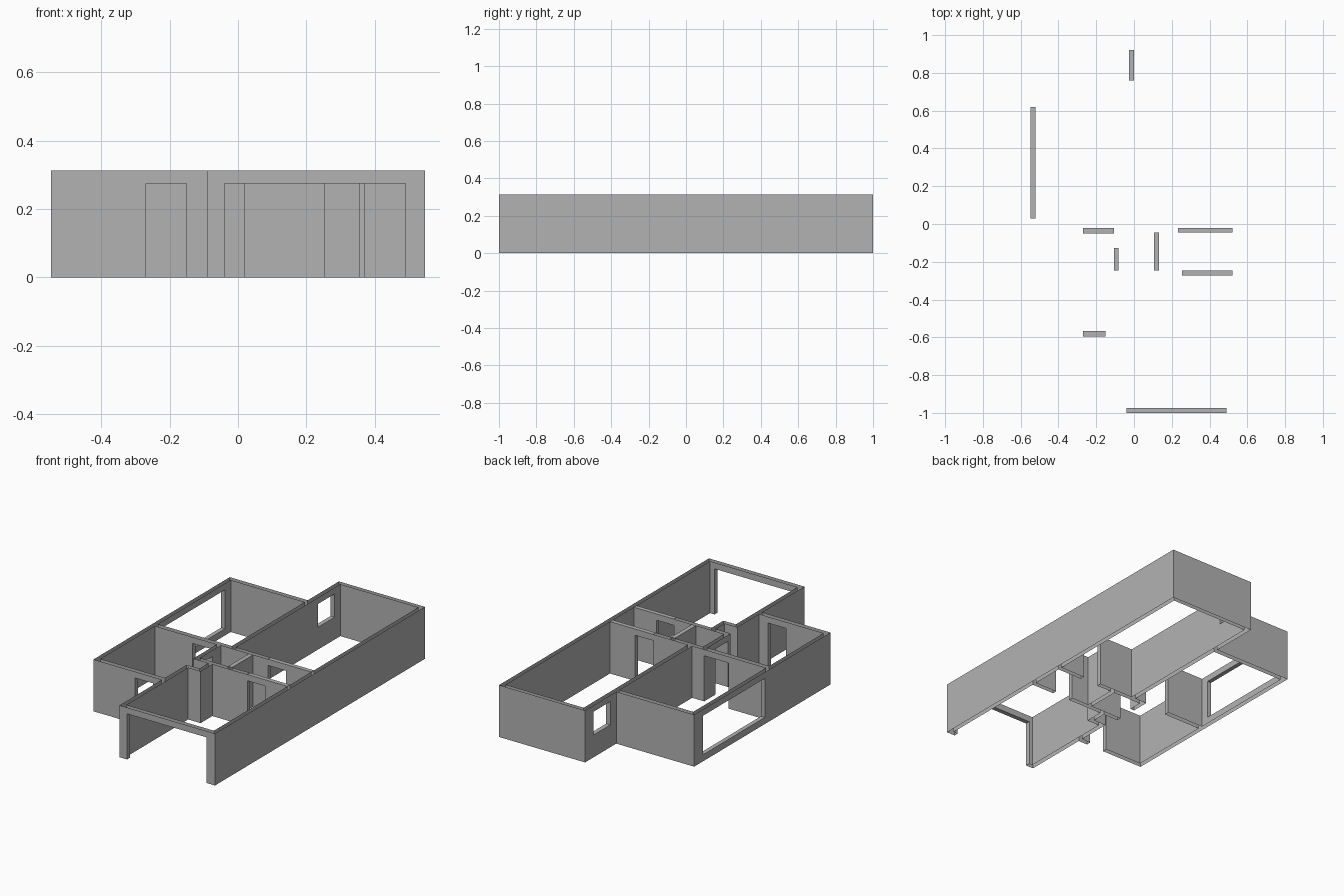
import bpy, bmesh

if "Cube" in bpy.data.objects:
    bpy.data.objects.remove(bpy.data.objects["Cube"])

H = 0.313      # wall height
HEAD = 0.275   # underside of the lintels

# wall footprints: x0, x1, y0, y1
outer_walls = [
    (0.521, 0.547, -1, 1),            # right
    (-0.027, 0.547, 0.975, 1),        # back
    (-0.027, 0, -0.02, 1),            # side of the long room
    (-0.547, 0, 0.675, 0.703),        # back of the left block
    (-0.547, -0.521, -0.595, 0.703),  # left
    (-0.547, -0.063, -0.595, -0.567), # front of the left block
    (-0.09, -0.063, -1, -0.36),       # side of the front room
    (-0.09, 0.547, -1, -0.973),       # front
]
inner_walls = [
    (-0.547, -0.107, -0.049, -0.02),  # main cross wall, left
    (-0.107, 0.547, -0.046, -0.02),   # main cross wall, right
    (-0.107, 0.547, -0.273, -0.247),  # hall wall
    (-0.107, -0.082, -0.273, -0.02),  # hall end
    (0.107, 0.133, -0.273, -0.02),    # hall divider
    (-0.09, 0.02, -0.385, -0.36),     # niche front
    (-0.005, 0.02, -0.385, -0.247),   # niche side
]
# openings: x0, x1, y0, y1, sill
openings = [
    (-0.027, 0, 0.76, 0.92, 0.135),         # small window
    (-0.547, -0.521, 0.03, 0.62, 0.04),     # wide window
    (-0.27, -0.107, -0.049, -0.02, 0),      # doors
    (-0.107, -0.082, -0.247, -0.127, 0),
    (0.232, 0.354, -0.046, -0.02, 0),
    (0.253, 0.37, -0.273, -0.247, 0),
    (-0.27, -0.151, -0.595, -0.567, 0),
    (-0.04, 0.491, -1, -0.973, 0),          # wide front opening
]
# closed wall tops; the other walls are open shells
caps = [(0.107, 0.133, -0.247, -0.046), (0.232, 0.521, -0.046, -0.02),
        (0.253, 0.521, -0.273, -0.247)]

walls = outer_walls + inner_walls
xs = sorted({v for r in walls + openings for v in r[:2]})
ys = sorted({v for r in walls + openings for v in r[2:4]})
zs = sorted({0, HEAD, H} | {o[4] for o in openings})
axes = (xs, ys, zs)


def solid(c):
    """True where a grid cell lies in a wall and in no opening."""
    if any(i < 0 or i >= len(a) - 1 for i, a in zip(c, axes)):
        return False
    x, y, z = ((a[i] + a[i + 1]) / 2 for i, a in zip(c, axes))
    inside = lambda r: r[0] < x < r[1] and r[2] < y < r[3]
    if any(inside(o) and o[4] < z < HEAD for o in openings):
        return False
    return any(inside(w) for w in walls)


def cell_face(bm, c, axis, side):
    """Quad on one side of a grid cell."""
    u, v = (axis + 1) % 3, (axis + 2) % 3
    ring = [(0, 0), (1, 0), (1, 1), (0, 1)]
    pts = []
    for a, b in ring if side else ring[::-1]:
        p = [0, 0, 0]
        p[axis] = axes[axis][c[axis] + side]
        p[u] = axes[u][c[u] + a]
        p[v] = axes[v][c[v] + b]
        pts.append(bm.verts.new(p))
    bm.faces.new(pts)


bm = bmesh.new()
# skin of all walls, with reveals around the openings
for i in range(len(xs) - 1):
    for j in range(len(ys) - 1):
        for k in range(len(zs) - 1):
            c = (i, j, k)
            if not solid(c):
                continue
            for axis in range(3):
                for side in (0, 1):
                    n = list(c)
                    n[axis] += 1 if side else -1
                    open_end = axis == 2 and not 0 <= n[2] < len(zs) - 1
                    if not open_end and not solid(n):
                        cell_face(bm, c, axis, side)
# caps
for x0, x1, y0, y1 in caps:
    bm.faces.new([bm.verts.new(p) for p in
                  ((x0, y0, H), (x1, y0, H), (x1, y1, H), (x0, y1, H))])

bmesh.ops.remove_doubles(bm, verts=bm.verts, dist=1e-5)
bmesh.ops.dissolve_limit(bm, angle_limit=0.01, verts=bm.verts, edges=bm.edges)
mesh = bpy.data.meshes.new("house_walls")
bm.to_mesh(mesh)
bm.free()

# darker grey paint
paint = bpy.data.materials.new("wall_grey")
paint.diffuse_color = (0.45, 0.45, 0.45, 1)
paint.use_nodes = True
paint.node_tree.nodes["Principled BSDF"].inputs["Base Color"].default_value = paint.diffuse_color
mesh.materials.append(paint)
bpy.context.collection.objects.link(bpy.data.objects.new("house_walls", mesh))
